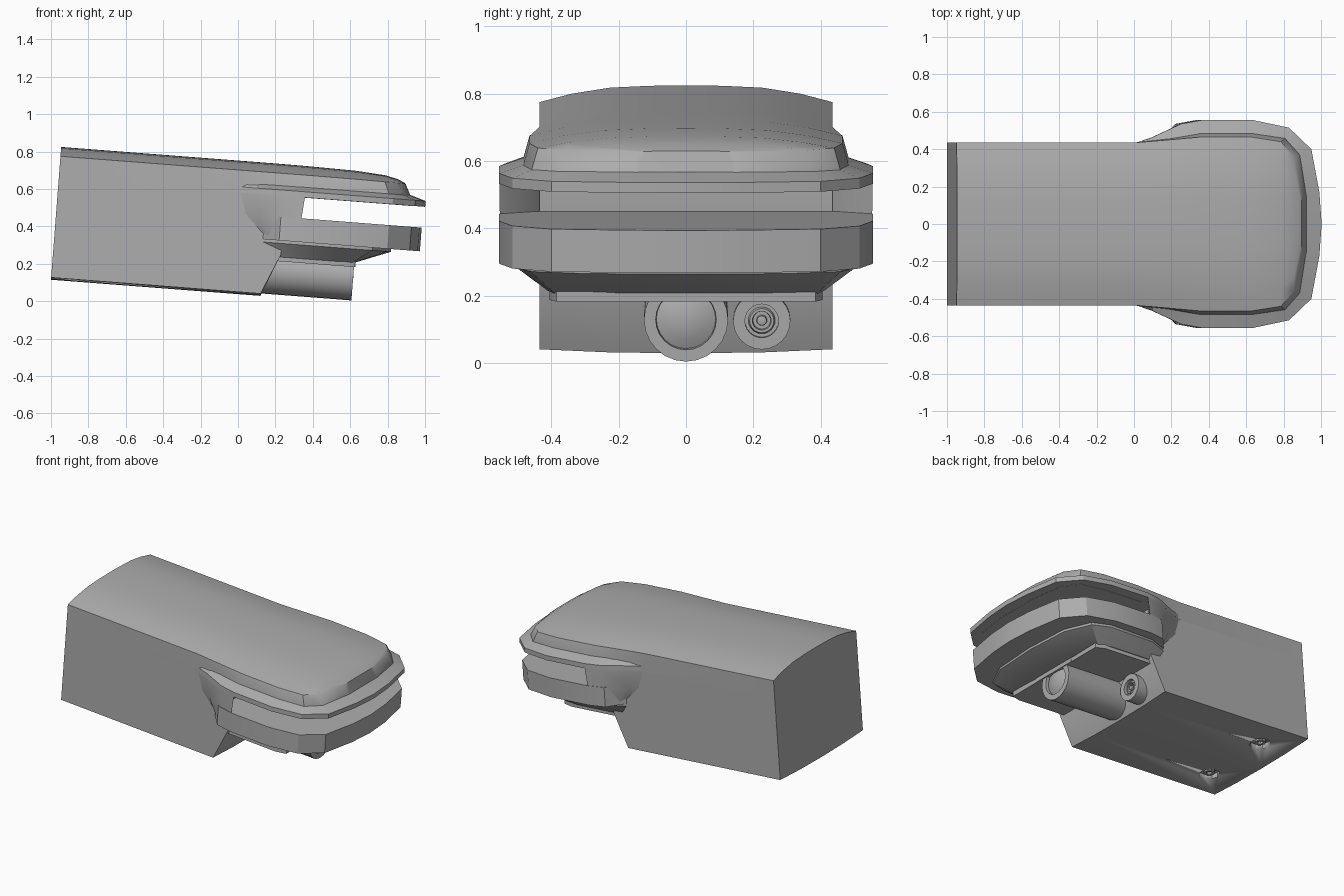
import bpy, bmesh, math
from mathutils import Matrix, Vector

cube = bpy.data.objects.get("Cube")
if cube:
    bpy.data.objects.remove(cube, do_unlink=True)

# One grey for the whole model
grey = bpy.data.materials.new("matte_grey")
grey.use_nodes = True
grey.diffuse_color = (0.42, 0.42, 0.42, 1)
grey.node_tree.nodes["Principled BSDF"].inputs["Base Color"].default_value = (0.42, 0.42, 0.42, 1)

# Parts are modelled level, then pitched nose-down
TILT = Matrix.Translation((-1, 0, 0.115)) @ Matrix.Rotation(math.radians(4.4), 4, 'Y')


def finish(name, bm, angle=28):
    bmesh.ops.remove_doubles(bm, verts=bm.verts, dist=0.0005)
    bmesh.ops.recalc_face_normals(bm, faces=bm.faces)
    mesh = bpy.data.meshes.new(name)
    bm.to_mesh(mesh)
    bm.free()
    mesh.transform(TILT)
    mesh.materials.append(grey)
    obj = bpy.data.objects.new(name, mesh)
    bpy.context.collection.objects.link(obj)
    bpy.ops.object.select_all(action='DESELECT')
    bpy.context.view_layer.objects.active = obj
    obj.select_set(True)
    bpy.ops.object.shade_smooth_by_angle(angle=math.radians(angle))
    return obj


def loft(name, rings, angle=28):
    """Skin a list of closed rings and cap both ends."""
    bm = bmesh.new()
    rows = [[bm.verts.new(p) for p in ring] for ring in rings]
    n = len(rows[0])
    for a, b in zip(rows, rows[1:]):
        for i in range(n):
            j = (i + 1) % n
            bm.faces.new((a[i], a[j], b[j], b[i]))
    bm.faces.new(rows[0])
    bm.faces.new(rows[-1])
    return finish(name, bm, angle)


def level(half, w):
    """Mirror a half outline (ending on the centre line) at height w."""
    return [(u, y, w) for u, y in half] + [(u, -y, w) for u, y in reversed(half[:-1])]


def lathe(name, profile, origin, axis='X', sides=24):
    bm = bmesh.new()
    if axis == 'X':
        pts = [bm.verts.new((a, r, 0)) for a, r in profile]
        direction = (1, 0, 0)
    else:
        pts = [bm.verts.new((r, 0, a)) for a, r in profile]
        direction = (0, 0, 1)
    edges = [bm.edges.new(p) for p in zip(pts, pts[1:])]
    bmesh.ops.spin(bm, geom=pts + edges, cent=(0, 0, 0), axis=direction,
                   angle=math.tau, steps=sides, use_merge=True)
    bmesh.ops.translate(bm, verts=bm.verts, vec=Vector(origin))
    return finish(name, bm)


# Main body: side profile swept across, slightly bowed underneath
def body_ring(y, bow):
    profile = [(0, bow), (1.123, bow), (1.216, 0.229), (1.216, 0.541), (0, 0.541)]
    return [(u, y, w) for u, w in profile]


body = loft("main_body", [body_ring(y, b) for y, b in
                          ((-0.435, 0.012), (-0.23, 0.003), (0, 0), (0.23, 0.003), (0.435, 0.012))])

# Screw sockets sunk in the underside
for side, label in ((1, "left"), (-1, "right")):
    spot = (0.21, side * 0.237, 0)
    cutter = lathe("socket_cutter", [(-0.03, 0), (-0.03, 0.065), (0.035, 0.065), (0.035, 0)],
                   spot, 'Z', 10)
    cutter.hide_render = True
    mod = body.modifiers.new("socket", 'BOOLEAN')
    mod.object = cutter
    mod.solver = 'EXACT'
    bpy.context.view_layer.objects.active = body
    bpy.ops.object.modifier_apply(modifier=mod.name)
    bpy.data.objects.remove(cutter, do_unlink=True)
    lathe(label + "_screw", [(0.04, 0.035), (0.012, 0.035), (0.012, 0.018), (0.028, 0.018), (0.028, 0)],
          spot, 'Z', 10)

# Crowned roof: cross sections along the length, bevelled around the nose
# (top u, top half width, base u, base half width, edge height, crown height)
stations = [
    (0, 0.435, 0, 0.435, 0.662, 0.712),
    (0.96, 0.435, 0.96, 0.435, 0.662, 0.712),
    (1.14, 0.45, 0.14 + 1, 0.455, 0.662, 0.712),
    (1.31, 0.465, 1.31, 0.485, 0.662, 0.711),
    (1.58, 0.465, 1.60, 0.485, 0.661, 0.706),
    (1.74, 0.44, 1.77, 0.46, 0.659, 0.694),
    (1.81, 0.36, 1.85, 0.37, 0.658, 0.678),
    (1.85, 0.15, 1.885, 0.15, 0.656, 0.659),
]


def roof_ring(ut, ht, ub, hb, we, wc):
    rise = wc - we
    half = [(ub, hb, 0.541), (ub, hb, 0.59), (ut, ht, we),
            (ut, ht * 0.78, we + rise * 0.5), (ut, ht * 0.52, we + rise * 0.86),
            (ut, ht * 0.25, we + rise * 0.97)]
    return half + [(ut, 0, wc)] + [(u, -y, w) for u, y, w in reversed(half)]


loft("roof", [roof_ring(*s) for s in stations])

# Upper jaw rim
outer = [(0.96, 0.43), (1.06, 0.465), (1.21, 0.535), (1.32, 0.555), (1.60, 0.555),
         (1.79, 0.515), (1.91, 0.40), (1.953, 0.17), (1.965, 0)]
inner = [(0.96, 0.42), (1.06, 0.435), (1.21, 0.46), (1.31, 0.48), (1.60, 0.48),
         (1.765, 0.455), (1.845, 0.365), (1.88, 0.15), (1.885, 0)]
loft("upper_jaw_rim", [level(outer, 0.542), level(outer, 0.573), level(inner, 0.598)], 15)

# Lower jaw band
lower = [(1.10, 0.42), (1.14, 0.465)] + [(u - 0.01, y) for u, y in outer[2:]]
loft("lower_jaw", [level(lower, 0.303), level(lower, 0.43)], 15)

# Flared cheeks that join the body to the jaws
for side, label in ((1, "left"), (-1, "right")):
    top = [(0.96, 0.43), (1.06, 0.465), (1.21, 0.535), (1.32, 0.555), (1.21, 0.435), (1.1, 0.4)]
    bottom = [(1.13, 0.43), (1.15, 0.465), (1.21, 0.53), (1.30, 0.55), (1.21, 0.435), (1.1, 0.4)]
    middle = [(1.0, 0.43), (1.08, 0.465), (1.21, 0.533), (1.31, 0.553), (1.21, 0.435), (1.1, 0.4)]
    loft(label + "_cheek", [[(u, side * y, w) for u, y in ring] for ring, w in
                            ((bottom, 0.305), (middle, 0.43), (top, 0.543))], 35)

# Chin tapering under the lower jaw
chin_top = [(1.08, 0.42), (1.25, 0.49), (1.58, 0.50), (1.70, 0.46), (1.78, 0.30), (1.80, 0)]
chin_low = [(1.08, 0.40), (1.25, 0.41), (1.50, 0.41), (1.60, 0.39), (1.61, 0.20), (1.61, 0)]
loft("chin", [level(chin_low, 0.215), level(chin_top, 0.288), level(chin_top, 0.31)])

# Lip under the chin with a raised gable over the tube
lip = [(1.1, 0.405), (1.55, 0.405), (1.615, 0.385), (1.615, 0)]
loft("chin_lip", [level(lip, 0.192), level(lip, 0.222)])
loft("tube_gable", [[(u, -0.16, 0.192), (u, -0.16, 0.222), (u, 0, 0.27),
                     (u, 0.16, 0.222), (u, 0.16, 0.192)] for u in (1.15, 1.617)])

# Main tube with domed lens, and the short stepped socket beside it
lathe("lens_tube", [(1.05, 0), (1.05, 0.125), (1.61, 0.125), (1.61, 0.09), (1.59, 0.088),
                    (1.602, 0.06), (1.609, 0.03), (1.611, 0)], (0, 0, 0.138))
lathe("side_socket", [(1.1, 0), (1.1, 0.085), (1.22, 0.085), (1.22, 0.05), (1.195, 0.05),
                      (1.195, 0.04), (1.21, 0.036), (1.21, 0.028), (1.19, 0.026),
                      (1.19, 0.016), (1.21, 0.014), (1.214, 0)], (0, 0.225, 0.104))
